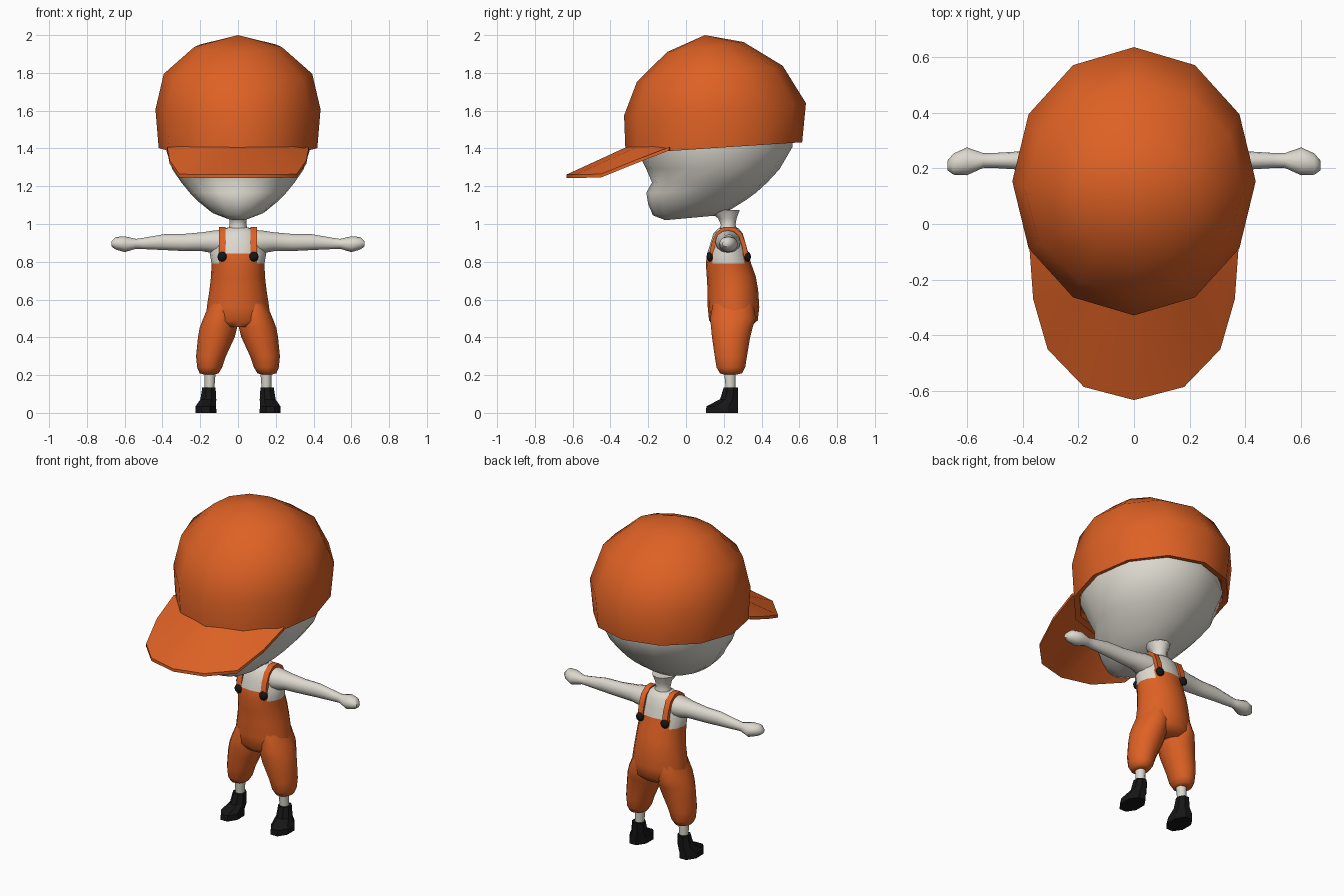
import bpy, bmesh, math
from mathutils import Vector

if "Cube" in bpy.data.objects:
    bpy.data.objects.remove(bpy.data.objects["Cube"])


def material(name, rgb):
    m = bpy.data.materials.new(name)
    m.diffuse_color = (*rgb, 1)
    m.use_nodes = True
    m.node_tree.nodes["Principled BSDF"].inputs["Base Color"].default_value = m.diffuse_color
    return m


ORANGE = material("orange_cloth", (0.73, 0.12, 0.018))
SKIN = material("pale_skin", (0.72, 0.69, 0.62))
BLACK = material("black_leather", (0.008, 0.008, 0.008))


def finish(name, bm, mats, angle=50, mirror=False):
    bmesh.ops.remove_doubles(bm, verts=bm.verts, dist=0.0005)
    bmesh.ops.recalc_face_normals(bm, faces=bm.faces)
    mesh = bpy.data.meshes.new(name)
    bm.to_mesh(mesh)
    bm.free()
    for m in mats:
        mesh.materials.append(m)
    ob = bpy.data.objects.new(name, mesh)
    bpy.context.collection.objects.link(ob)
    bpy.ops.object.select_all(action='DESELECT')
    ob.select_set(True)
    bpy.context.view_layer.objects.active = ob
    bpy.ops.object.shade_smooth_by_angle(angle=math.radians(angle))
    if mirror:
        mod = ob.modifiers.new("mirror", 'MIRROR')
        mod.use_mirror_merge = False
    return ob


def level(z, xc, rx, y0, y1, slope=0.0):
    """Horizontal elliptical section, optionally tilted towards the back."""
    ry = (y1 - y0) / 2
    return Vector((xc, (y0 + y1) / 2, z)), Vector((rx, 0, 0)), Vector((0, ry, ry * slope))


def upright(x, yc, zc, ry, rz):
    """Section across the x axis."""
    return Vector((x, yc, zc)), Vector((0, ry, 0)), Vector((0, 0, rz))


def loft(sections, sides, flat_front=False):
    bm = bmesh.new()
    turn, scale = (0.5, 1 / math.cos(math.pi / sides)) if flat_front else (0, 1)
    rings = []
    for c, u, v in sections:
        ring = []
        for i in range(sides):
            a = 2 * math.pi * (i + turn) / sides
            ring.append(bm.verts.new(c + scale * (u * math.cos(a) + v * math.sin(a))))
        rings.append(ring)
    for a, b in zip(rings, rings[1:]):
        for i in range(sides):
            j = (i + 1) % sides
            bm.faces.new((a[i], a[j], b[j], b[i]))
    bm.faces.new(rings[0][::-1])
    bm.faces.new(rings[-1])
    return bm


# Cap crown with a rim underneath
finish("cap_crown", loft([
    level(1.44, 0, 0.385, -0.28, 0.57, 0.066),
    level(1.41, 0, 0.39, -0.285, 0.58, 0.066),
    level(1.402, 0, 0.42, -0.32, 0.615, 0.066),
    level(1.607, 0, 0.437, -0.328, 0.635, 0.068),
    level(1.795, 0, 0.393, -0.26, 0.512, 0.11),
    level(1.937, 0, 0.232, -0.1, 0.305, 0.13),
    level(2.0, 0, 0, 0.1, 0.1)], 12), [ORANGE])

# Cap brim: strip between the crown and a curved outer edge, with thickness
outer = [(0.375, -0.09, 1.395), (0.362, -0.27, 1.325), (0.31, -0.45, 1.252),
         (0.18, -0.585, 1.25), (0, -0.632, 1.25)]
inner = [(0.35, -0.08, 1.398), (0.29, -0.17, 1.398), (0.21, -0.25, 1.4),
         (0.1, -0.285, 1.4), (0, -0.305, 1.4)]


def both_sides(points):
    return points + [(-x, y, z) for x, y, z in points[-2::-1]]


bm = bmesh.new()
rows = []
for points, lift in ((inner, 0.012), (outer, 0.012), (outer, -0.006), (inner, -0.006)):
    rows.append([bm.verts.new((x, y, z + lift)) for x, y, z in both_sides(points)])
for r in range(4):
    a, b = rows[r], rows[(r + 1) % 4]
    for i in range(len(a) - 1):
        bm.faces.new((a[i], a[i + 1], b[i + 1], b[i]))
for i in (0, -1):
    bm.faces.new([row[i] for row in rows])
finish("cap_brim", bm, [ORANGE], 40)

# Head with a slight muzzle, and neck
finish("head", loft([
    level(1.032, 0, 0.06, -0.11, 0.15, 0.09),
    level(1.062, 0, 0.14, -0.175, 0.24, 0.08),
    level(1.115, 0, 0.205, -0.20, 0.315, 0.04),
    level(1.165, 0, 0.255, -0.21, 0.37),
    level(1.22, 0, 0.3, -0.18, 0.43),
    level(1.29, 0, 0.348, -0.21, 0.495),
    level(1.41, 0, 0.386, -0.27, 0.565),
    level(1.55, 0, 0.38, -0.27, 0.55)], 16), [SKIN])
finish("neck", loft([
    level(0.95, 0, 0.06, 0.165, 0.28),
    level(0.995, 0, 0.044, 0.185, 0.262),
    level(1.03, 0, 0.045, 0.17, 0.268),
    level(1.075, 0, 0.07, 0.11, 0.285)], 12), [SKIN])

# Torso: overalls below, bare chest above, armholes cut lower at the sides
bm = loft([
    level(0.455, 0, 0.12, 0.15, 0.34),
    level(0.49, 0, 0.17, 0.122, 0.38),
    level(0.56, 0, 0.165, 0.115, 0.388),
    level(0.65, 0, 0.151, 0.114, 0.382),
    level(0.72, 0, 0.143, 0.11, 0.37),
    level(0.79, 0, 0.14, 0.105, 0.345),
    level(0.845, 0, 0.15, 0.112, 0.33),
    level(0.90, 0, 0.13, 0.13, 0.315),
    level(0.95, 0, 0.11, 0.145, 0.3),
    level(0.975, 0, 0.08, 0.17, 0.28),
    level(0.985, 0, 0.04, 0.2, 0.26)], 16)
for f in bm.faces:
    c = f.calc_center_median()
    f.material_index = int(c.z > 0.845 or (c.z > 0.80 and abs(c.x) > 0.115))
finish("torso", bm, [ORANGE, SKIN])

# Baggy trouser legs
finish("trouser_legs", loft([
    level(0.58, 0.08, 0.07, 0.14, 0.36),
    level(0.50, 0.095, 0.089, 0.125, 0.372),
    level(0.45, 0.104, 0.099, 0.13, 0.355),
    level(0.40, 0.115, 0.097, 0.135, 0.342),
    level(0.30, 0.143, 0.079, 0.15, 0.325),
    level(0.24, 0.15, 0.066, 0.16, 0.315),
    level(0.21, 0.153, 0.05, 0.178, 0.298),
    level(0.203, 0.153, 0.028, 0.2, 0.27)], 14), [ORANGE], mirror=True)

# Bare shins
finish("shins", loft([
    level(0.22, 0.148, 0.03, 0.2, 0.265),
    level(0.12, 0.151, 0.025, 0.21, 0.262)], 10), [SKIN], mirror=True)

# Ankle boots
finish("boots", loft([
    level(0.0, 0.17, 0.056, 0.105, 0.275),
    level(0.035, 0.17, 0.054, 0.108, 0.275),
    level(0.072, 0.157, 0.042, 0.18, 0.275),
    level(0.135, 0.154, 0.035, 0.2, 0.275)], 8, True), [BLACK], 30, mirror=True)

# Outstretched arms ending in rounded fists
finish("arms", loft([
    upright(0.06, 0.222, 0.905, 0.07, 0.066),
    upright(0.13, 0.222, 0.905, 0.066, 0.06),
    upright(0.19, 0.224, 0.906, 0.05, 0.05),
    upright(0.29, 0.226, 0.902, 0.038, 0.045),
    upright(0.39, 0.228, 0.904, 0.034, 0.042),
    upright(0.50, 0.228, 0.897, 0.027, 0.03),
    upright(0.54, 0.228, 0.895, 0.026, 0.026),
    upright(0.60, 0.225, 0.893, 0.05, 0.042),
    upright(0.648, 0.215, 0.898, 0.038, 0.033),
    upright(0.67, 0.21, 0.895, 0.017, 0.014)], 12), [SKIN], mirror=True)

# Shoulder straps: flat ribbon bent over the shoulder
path = [(0.122, 0.83), (0.135, 0.9), (0.16, 0.955), (0.2, 0.985),
        (0.25, 0.985), (0.292, 0.955), (0.315, 0.9), (0.331, 0.83)]
mid = Vector((0.226, 0.83))
bm = bmesh.new()
rings = []
for y, z in path:
    p = Vector((y, z))
    q = p + (mid - p).normalized() * 0.025
    rings.append([bm.verts.new((x, s.x, s.y)) for x, s in
                  ((0.066, p), (0.1, p), (0.1, q), (0.066, q))])
for a, b in zip(rings, rings[1:]):
    for i in range(4):
        j = (i + 1) % 4
        bm.faces.new((a[i], a[j], b[j], b[i]))
bm.faces.new(rings[0])
bm.faces.new(rings[-1])
finish("shoulder_straps", bm, [ORANGE], mirror=True)

# Strap buttons, front and back
for name, y in (("front_buttons", 0.127), ("back_buttons", 0.326)):
    bm = bmesh.new()
    bmesh.ops.create_uvsphere(bm, u_segments=10, v_segments=6, radius=0.026)
    bmesh.ops.scale(bm, vec=(1, 0.7, 1), verts=bm.verts)
    bmesh.ops.translate(bm, vec=(0.084, y, 0.827), verts=bm.verts)
    finish(name, bm, [BLACK], mirror=True)
